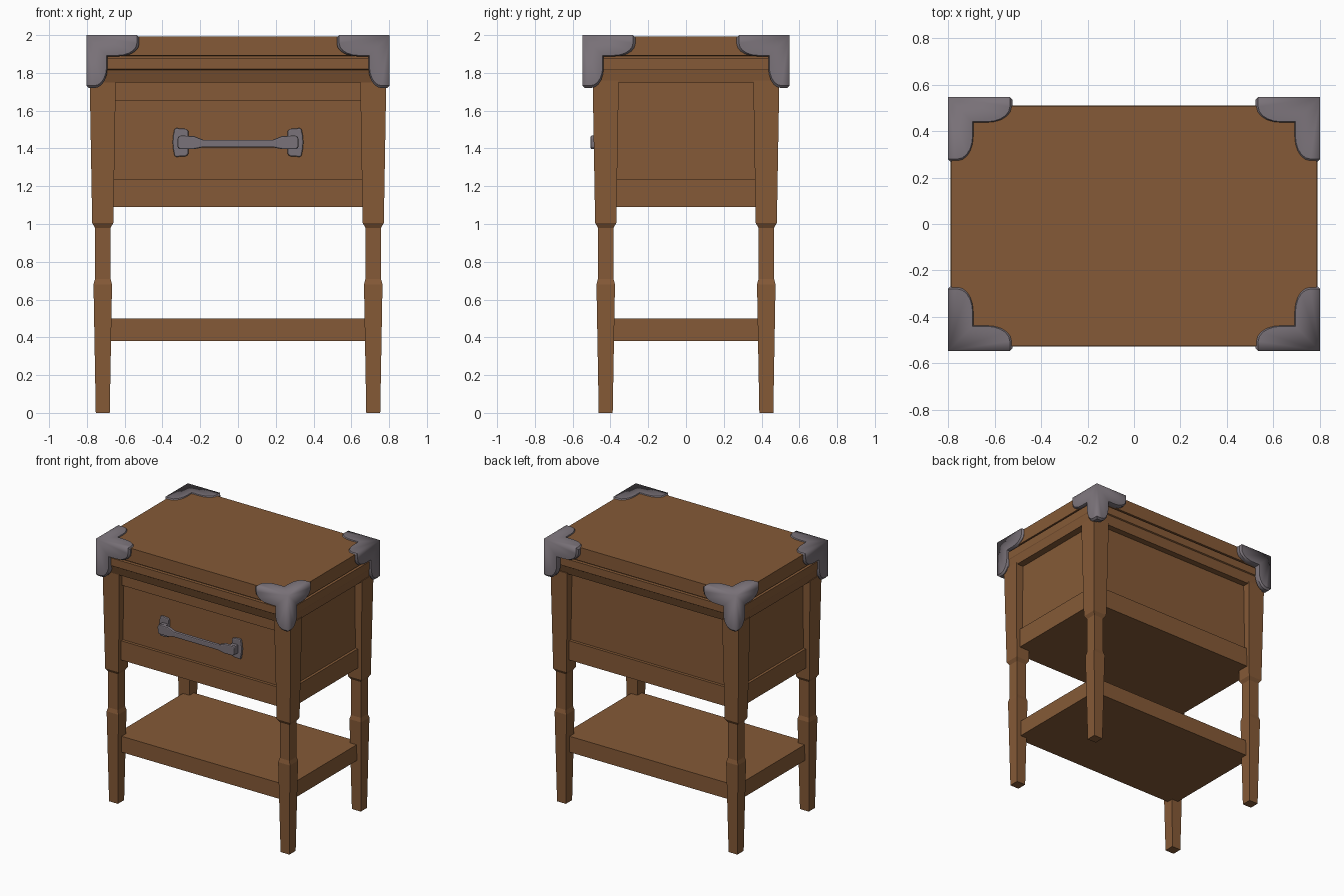
import bpy, bmesh, math
from mathutils import Vector

if "Cube" in bpy.data.objects:
    bpy.data.objects.remove(bpy.data.objects["Cube"])


def material(name, rgb):
    m = bpy.data.materials.new(name)
    m.diffuse_color = (*rgb, 1)
    m.use_nodes = True
    m.node_tree.nodes["Principled BSDF"].inputs["Base Color"].default_value = m.diffuse_color
    return m


WOOD = material("brown wood", (0.235, 0.102, 0.038))
METAL = material("grey metal", (0.195, 0.17, 0.192))


def finish(name, bm, mat, bevel=0):
    bmesh.ops.recalc_face_normals(bm, faces=bm.faces)
    me = bpy.data.meshes.new(name)
    bm.to_mesh(me)
    bm.free()
    me.materials.append(mat)
    ob = bpy.data.objects.new(name, me)
    bpy.context.collection.objects.link(ob)
    if bevel:
        mod = ob.modifiers.new("bevel", "BEVEL")
        mod.width = bevel
        mod.segments = 2
    return ob


def loft(name, cx, cy, rings, mat=WOOD):
    """Stack of rectangles: rings of (z, half x, half y)."""
    bm = bmesh.new()
    loops = [[bm.verts.new((cx + a * hx, cy + b * hy, z))
              for a, b in ((-1, -1), (1, -1), (1, 1), (-1, 1))]
             for z, hx, hy in rings]
    for lo, hi in zip(loops, loops[1:]):
        for i in range(4):
            j = (i + 1) % 4
            bm.faces.new((lo[i], lo[j], hi[j], hi[i]))
    bm.faces.new(loops[0])
    bm.faces.new(loops[-1])
    return finish(name, bm, mat)


def prism(name, pts, y0, y1, mat, bevel=0):
    """Outline in x and z, extruded along y."""
    bm = bmesh.new()
    f = bm.faces.new([bm.verts.new((x, y0, z)) for x, z in pts])
    ext = bmesh.ops.extrude_face_region(bm, geom=[f])
    for v in ext["geom"]:
        if isinstance(v, bmesh.types.BMVert):
            v.co.y = y1
    return finish(name, bm, mat, bevel)


# Table top with groove and stepped moulding
loft("table_top", 0, -0.008, [
    (1.75, 0.778, 0.490), (1.815, 0.788, 0.512), (1.82, 0.791, 0.52),
    (1.878, 0.791, 0.52), (1.88, 0.77, 0.50), (1.89, 0.77, 0.50),
    (1.892, 0.788, 0.517), (1.993, 0.788, 0.517)])

# Cabinet box, bottom rails all round, and front top rail
loft("cabinet_box", 0, 0, [(1.10, 0.725, 0.435), (1.76, 0.725, 0.435)])
loft("bottom_rail", 0, 0, [(1.09, 0.745, 0.457), (1.235, 0.745, 0.457)])
loft("front_top_rail", 0, -0.43, [(1.655, 0.68, 0.027), (1.76, 0.68, 0.027)])

# Lower shelf
loft("shelf", 0, 0, [(0.38, 0.725, 0.43), (0.50, 0.725, 0.43)])

# Turned-square legs
LEG = [(0, 0.037), (0.68, 0.049), (0.71, 0.041), (0.98, 0.041),
       (1.005, 0.056), (1.76, 0.069)]
for sx, side in ((-1, "left"), (1, "right")):
    for sy, end in ((-1, "front"), (1, "back")):
        loft(f"{end}_{side}_leg", sx * 0.716, sy * 0.425,
             [(z, h, h) for z, h in LEG])

# Outline of one corner-guard plate, measured inwards from the corner
lobe = [(0.28, 0.0)]
for i in range(6):
    t = math.radians(18 * i)
    lobe.append((0.175 + 0.105 * math.cos(t), 0.045 + 0.067 * math.sin(t)))
OUTLINE = lobe + [(0.112, 0.112)] + [(v, u) for u, v in reversed(lobe)]


def corner_guard(name, sx, sy):
    """Three lobed plates meeting at a corner, as one hollow shell."""
    bm = bmesh.new()
    for order in ((0, 1, 2), (0, 2, 1), (2, 0, 1)):
        def ring(depth, scale):
            out = []
            for u, v in [(0, 0)] + OUTLINE:
                p = (max(u * scale, depth), max(v * scale, depth), depth)
                out.append(bm.verts.new([p[k] for k in order]))
            return out
        rings = [ring(0, 0.955), ring(0.012, 1), ring(0.04, 1)]
        bm.faces.new(rings[0])
        bm.faces.new(rings[2])
        for a, b in zip(rings, rings[1:]):
            for i in range(1, len(a) - 1):
                bm.faces.new((a[i], a[i + 1], b[i + 1], b[i]))
    bmesh.ops.remove_doubles(bm, verts=bm.verts, dist=1e-5)
    # Soft shading across the outer corner, crisp rims elsewhere
    for f in bm.faces:
        f.smooth = True
    for e in bm.edges:
        outer = all(sum(abs(c) < 1e-6 for c in v.co) >= 2 for v in e.verts)
        e.smooth = outer or e.calc_face_angle(0) < 0.5
    for v in bm.verts:
        v.co = Vector((sx * (0.803 - v.co.x), sy * (0.548 - v.co.y), 2 - v.co.z))
    finish(name, bm, METAL)


for sx, side in ((-1, "left"), (1, "right")):
    for sy, end in ((-1, "front"), (1, "back")):
        corner_guard(f"{end}_{side}_corner_guard", sx, sy)

# Drawer handle: back plates, posts and waisted bar
for s, side in ((-1, "left"), (1, "right")):
    plate = [(0.262, 1.37), (0.275, 1.358), (0.335, 1.355), (0.344, 1.40),
             (0.346, 1.433), (0.344, 1.466), (0.335, 1.508), (0.275, 1.504),
             (0.262, 1.492)]
    prism(f"handle_plate_{side}", [(s * x, z) for x, z in plate],
          -0.43, -0.452, METAL, 0.008)
    post = [(0.265, 1.40), (0.318, 1.40), (0.318, 1.463), (0.265, 1.463)]
    prism(f"handle_post_{side}", [(s * x, z) for x, z in post],
          -0.44, -0.495, METAL, 0.006)
half = [(0.185, 1.406), (0.235, 1.396), (0.308, 1.396), (0.32, 1.408),
        (0.32, 1.456), (0.308, 1.468), (0.235, 1.466), (0.185, 1.446)]
prism("handle_bar", half + [(-x, z) for x, z in reversed(half)],
      -0.478, -0.505, METAL, 0.007)
